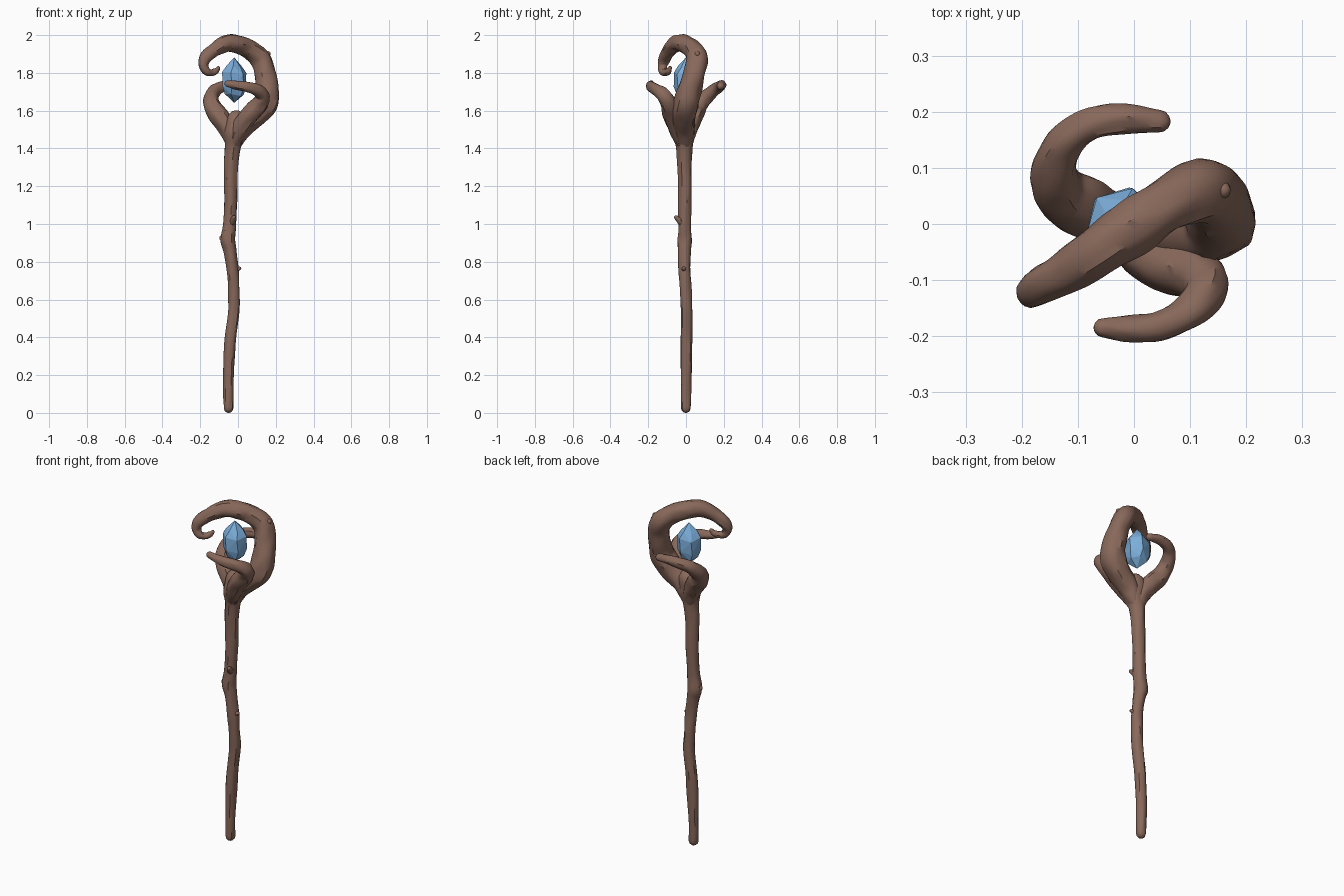
import bpy, bmesh, math
from mathutils import Vector, noise

if "Cube" in bpy.data.objects:
    bpy.data.objects.remove(bpy.data.objects["Cube"])


def material(name, rgb):
    m = bpy.data.materials.new(name)
    m.use_nodes = True
    m.diffuse_color = (*rgb, 1)
    node = next(n for n in m.node_tree.nodes if n.type == "BSDF_PRINCIPLED")
    node.inputs["Base Color"].default_value = (*rgb, 1)
    return m


WOOD = material("brown wood", (0.25, 0.14, 0.104))
GEM = material("blue crystal", (0.2, 0.42, 0.7))


def finish(name, bm, mat, smooth):
    bmesh.ops.recalc_face_normals(bm, faces=bm.faces)
    mesh = bpy.data.meshes.new(name)
    bm.to_mesh(mesh)
    bm.free()
    mesh.materials.append(mat)
    ob = bpy.data.objects.new(name, mesh)
    bpy.context.collection.objects.link(ob)
    if smooth:
        bpy.ops.object.select_all(action="DESELECT")
        ob.select_set(True)
        bpy.context.view_layer.objects.active = ob
        bpy.ops.object.shade_smooth_by_angle(angle=math.radians(40))
    return ob


def spline(points, steps):
    """Smooth path through (x, y, z, radius) points."""
    p = [Vector(q) for q in points]
    p = [2 * p[0] - p[1]] + p + [2 * p[-1] - p[-2]]
    out = []
    for a, b, c, d in zip(p, p[1:], p[2:], p[3:]):
        for i in range(steps):
            t = i / steps
            out.append(0.5 * (2 * b + (c - a) * t + (2 * a - 5 * b + 4 * c - d) * t ** 2
                              + (3 * b - a - 3 * c + d) * t ** 3))
    return out + [p[-2]]


def limb(name, points, steps=6, sides=18, bark=0.1):
    """Tapering wooden limb with rounded ends and lengthwise bark ridges."""
    path = spline(points, steps)
    # rounded caps
    for end, inner in ((0, 1), (-1, -2)):
        tip = path[end]
        out = (tip.xyz - path[inner].xyz).normalized()
        caps = [Vector((*(tip.xyz + out * tip.w * math.sin(a)), tip.w * math.cos(a)))
                for a in (0.5, 1.0, 1.4)]
        path = caps[::-1] + path if end == 0 else path + caps
    bm = bmesh.new()
    rings, side = [], Vector((1, 0.3, 0.1))
    for i, q in enumerate(path):
        along = (path[min(i + 1, len(path) - 1)].xyz - path[max(i - 1, 0)].xyz).normalized()
        side = (side - along * side.dot(along)).normalized()
        other = along.cross(side)
        ring = []
        for k in range(sides):
            a = math.tau * k / sides
            ridge = noise.noise(Vector((math.cos(a) * 2, math.sin(a) * 2, i * 0.16)))
            r = q.w * (1 + bark * 1.5 * ridge)
            ring.append(bm.verts.new(q.xyz + (side * math.cos(a) + other * math.sin(a)) * r))
        rings.append(ring)
    for lo, hi in zip(rings, rings[1:]):
        for k in range(sides):
            n = (k + 1) % sides
            bm.faces.new((lo[k], lo[n], hi[n], hi[k]))
    bm.faces.new(rings[0])
    bm.faces.new(rings[-1])
    return finish(name, bm, WOOD, True)


# Long crooked shaft
limb("shaft", [
    (-.05, 0, .025, .025), (-.05, 0, .1, .027), (-.048, .002, .25, .029),
    (-.04, .003, .4, .03), (-.023, .003, .55, .031), (-.022, -.002, .65, .031),
    (-.027, -.008, .75, .032), (-.042, -.008, .86, .034), (-.053, -.007, .92, .038),
    (-.044, -.007, 1, .034), (-.038, -.005, 1.15, .035), (-.036, -.008, 1.3, .037),
    (-.028, -.008, 1.4, .042), (-.018, -.01, 1.48, .058), (-.01, -.005, 1.55, .052)], 5)

# Main limb sweeping up the side and over the top into a curl
limb("hook", [
    (-.02, -.01, 1.42, .035), (.02, -.012, 1.5, .055), (.085, -.01, 1.57, .062),
    (.14, .0, 1.635, .068), (.155, .018, 1.71, .062), (.145, .045, 1.8, .057),
    (.118, .06, 1.875, .056), (.06, .035, 1.925, .049), (.0, -.003, 1.95, .049),
    (-.06, -.045, 1.957, .044), (-.12, -.085, 1.925, .037), (-.168, -.11, 1.885, .033),
    (-.183, -.123, 1.845, .026), (-.168, -.122, 1.81, .022), (-.14, -.107, 1.801, .018),
    (-.118, -.093, 1.81, .016), (-.105, -.085, 1.825, .011)])

# Two lower limbs cupping the crystal
limb("front_branch", [
    (-.02, -.02, 1.42, .03), (.01, -.045, 1.5, .046), (.06, -.07, 1.575, .048),
    (.112, -.09, 1.635, .045), (.13, -.118, 1.68, .038), (.1, -.155, 1.71, .032),
    (.045, -.182, 1.726, .027), (-.01, -.187, 1.735, .023), (-.055, -.185, 1.743, .017)])
limb("back_branch", [
    (-.03, .0, 1.42, .034), (-.05, .012, 1.5, .048), (-.095, .035, 1.565, .052),
    (-.134, .06, 1.615, .048), (-.142, .098, 1.665, .04), (-.122, .145, 1.705, .034),
    (-.08, .177, 1.727, .029), (-.02, .187, 1.735, .026), (.045, .183, 1.73, .02)])

# Small knots and broken twig stubs
KNOTS = [
    ("left_knot", (-.05, -.007, .9), (-.082, -.008, .925), .028),
    ("low_twig", (-.025, -.01, .75), (.008, -.012, .765), .016),
    ("front_twig", (-.03, -.025, 1.01), (-.022, -.052, 1.035), .019),
    ("upper_twig", (-.02, -.03, 1.43), (-.01, -.06, 1.46), .019),
    ("hook_knot", (.13, .06, 1.87), (.158, .06, 1.9), .025)]
for name, base, tip, r in KNOTS:
    limb(name, [(*base, r), (*tip, r * 0.6)], 3, 10, 0.06)

# Faceted crystal
bm = bmesh.new()
SIDES, CENTRE = 6, Vector((-.02, 0, 0))
rings = []
for z, r, turn in ((1.685, .052, 0.2), (1.725, .066, 0.35), (1.8, .066, 0.25), (1.835, .043, 0.4)):
    rings.append([bm.verts.new(CENTRE + Vector((
        r * math.cos(math.tau * k / SIDES + turn), r * math.sin(math.tau * k / SIDES + turn),
        z + 0.008 * math.sin(k * 2.3)))) for k in range(SIDES)])
for z in (1.642, 1.882):
    bm.verts.new(CENTRE + Vector((0, 0, z)))
bmesh.ops.convex_hull(bm, input=bm.verts)
finish("crystal", bm, GEM, False)
